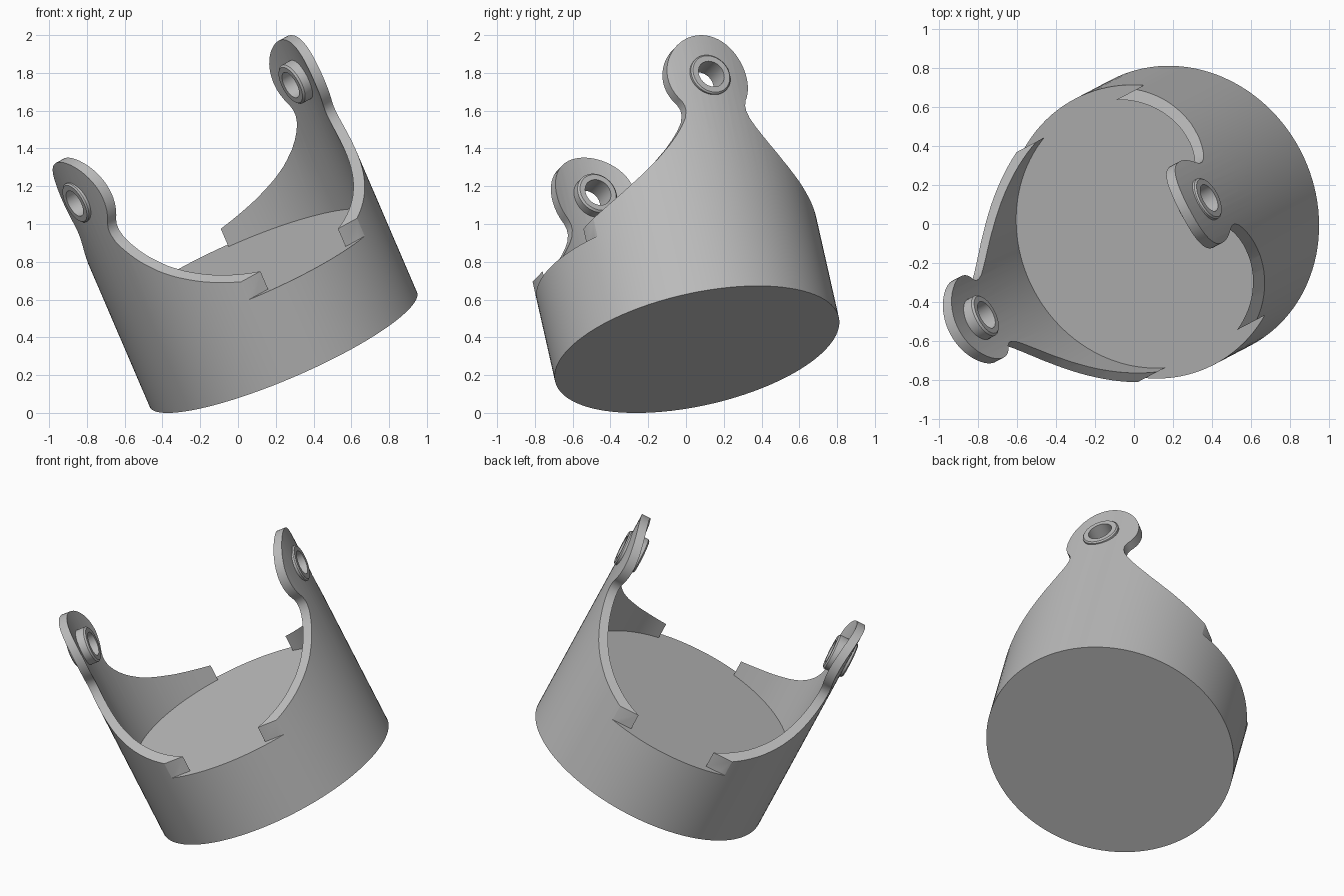
import bpy
import bmesh
import math
from mathutils import Matrix

if "Cube" in bpy.data.objects:
    bpy.data.objects.remove(bpy.data.objects["Cube"])

R_OUT, R_IN = 0.77, 0.715      # cup wall radii
BASE_H = 0.48                  # solid base height
EYE_H, EYE_R = 1.24, 0.236     # rounded lug end
SEGS = 120

# The whole part leans over towards its second lug
POSE = (Matrix.Translation((0.24, 0.058, 0.336))
        @ Matrix.Rotation(math.radians(27.7), 4, 'Z')
        @ Matrix.Rotation(math.radians(-25.9), 4, 'Y'))

grey = bpy.data.materials.new("plain_grey")
grey.use_nodes = True
grey.diffuse_color = (0.5, 0.5, 0.5, 1)
grey.node_tree.nodes["Principled BSDF"].inputs["Base Color"].default_value = (0.5, 0.5, 0.5, 1)


def make_object(name, bm):
    bmesh.ops.recalc_face_normals(bm, faces=bm.faces)
    mesh = bpy.data.meshes.new(name)
    bm.to_mesh(mesh)
    bm.free()
    mesh.materials.append(grey)
    obj = bpy.data.objects.new(name, mesh)
    bpy.context.collection.objects.link(obj)
    return obj


def lathe(name, profile, segs):
    """Revolve a closed (radius, height) profile around z."""
    bm = bmesh.new()
    rings = []
    for i in range(segs):
        a = 2 * math.pi * i / segs
        rings.append([bm.verts.new((r * math.cos(a), r * math.sin(a), z)) for r, z in profile])
    n = len(profile)
    for i in range(segs):
        p, q = rings[i], rings[(i + 1) % segs]
        for j in range(n):
            k = (j + 1) % n
            bm.faces.new((p[j], q[j], q[k], p[k]))
    return make_object(name, bm)


def cylinder(name, radius, z0, z1, segs):
    bm = bmesh.new()
    verts = [bm.verts.new((radius * math.cos(2 * math.pi * i / segs),
                           radius * math.sin(2 * math.pi * i / segs), z0)) for i in range(segs)]
    extrude(bm, verts, (0, 0, z1 - z0))
    return make_object(name, bm)


def extrude(bm, verts, offset):
    face = bm.faces.new(verts)
    out = bmesh.ops.extrude_face_region(bm, geom=[face], use_keep_orig=True)
    moved = [v for v in out["geom"] if isinstance(v, bmesh.types.BMVert)]
    bmesh.ops.translate(bm, verts=moved, vec=offset)


def cut(obj, cutter, operation):
    """Apply a boolean and discard the cutter."""
    mod = obj.modifiers.new("cut", 'BOOLEAN')
    mod.object, mod.operation, mod.solver = cutter, operation, 'EXACT'
    bpy.context.view_layer.update()
    graph = bpy.context.evaluated_depsgraph_get()
    mesh = bpy.data.meshes.new_from_object(obj.evaluated_get(graph))
    obj.modifiers.clear()
    obj.data = mesh
    bpy.data.objects.remove(cutter)


# Lug outline: sloping shoulder, narrow neck, round eye
shoulder = [(0.667, 0.3), (0.667, 0.585), (0.55, 0.66), (0.45, 0.73), (0.38, 0.785),
            (0.30, 0.86), (0.255, 0.91), (0.22, 0.955), (0.192, 1.0), (0.18, 1.04),
            (0.18, 1.07)]
steps = 40
start, end = math.radians(-36), math.radians(216)
eye = [(EYE_R * math.cos(a), EYE_H + EYE_R * math.sin(a))
       for a in (start + (end - start) * i / steps for i in range(steps + 1))]
outline = shoulder + eye + [(-y, z) for y, z in reversed(shoulder)]

# Axis frame of the pivot hole, pointing outwards along x
HOLE = Matrix.Translation((0, 0, EYE_H)) @ Matrix.Rotation(math.pi / 2, 4, 'Y')

parts = [cylinder("base", R_OUT, 0, BASE_H, SEGS)]
parts[0].matrix_world = POSE

for side, angle in (("upper", 0), ("lower", math.pi)):
    # Curved lug: the tube wall trimmed by the outline, with a pivot hole
    lug = lathe(side + "_lug", [(R_IN, BASE_H), (R_OUT, BASE_H), (R_OUT, 1.7), (R_IN, 1.7)], SEGS)
    bm = bmesh.new()
    extrude(bm, [bm.verts.new((0.05, y, z)) for y, z in outline], (1, 0, 0))
    cut(lug, make_object("outline_cutter", bm), 'INTERSECT')
    drill = cylinder("hole_cutter", 0.095, 0.3, 1, 48)
    drill.matrix_world = HOLE
    cut(lug, drill, 'DIFFERENCE')

    # Bushing standing proud on both faces
    bushing = lathe(side + "_bushing",
                    [(0.075, 0.65), (0.105, 0.65), (0.115, 0.66),
                     (0.115, 0.777), (0.107, 0.785), (0.075, 0.785)], 48)
    turn = POSE @ Matrix.Rotation(angle, 4, 'Z')
    lug.matrix_world = turn
    bushing.matrix_world = turn @ HOLE
    parts += [lug, bushing]

# Smooth the round walls, keep edges crisp
bpy.ops.object.select_all(action='DESELECT')
for obj in parts:
    obj.select_set(True)
bpy.context.view_layer.objects.active = parts[0]
bpy.ops.object.shade_smooth_by_angle(angle=math.radians(30))
